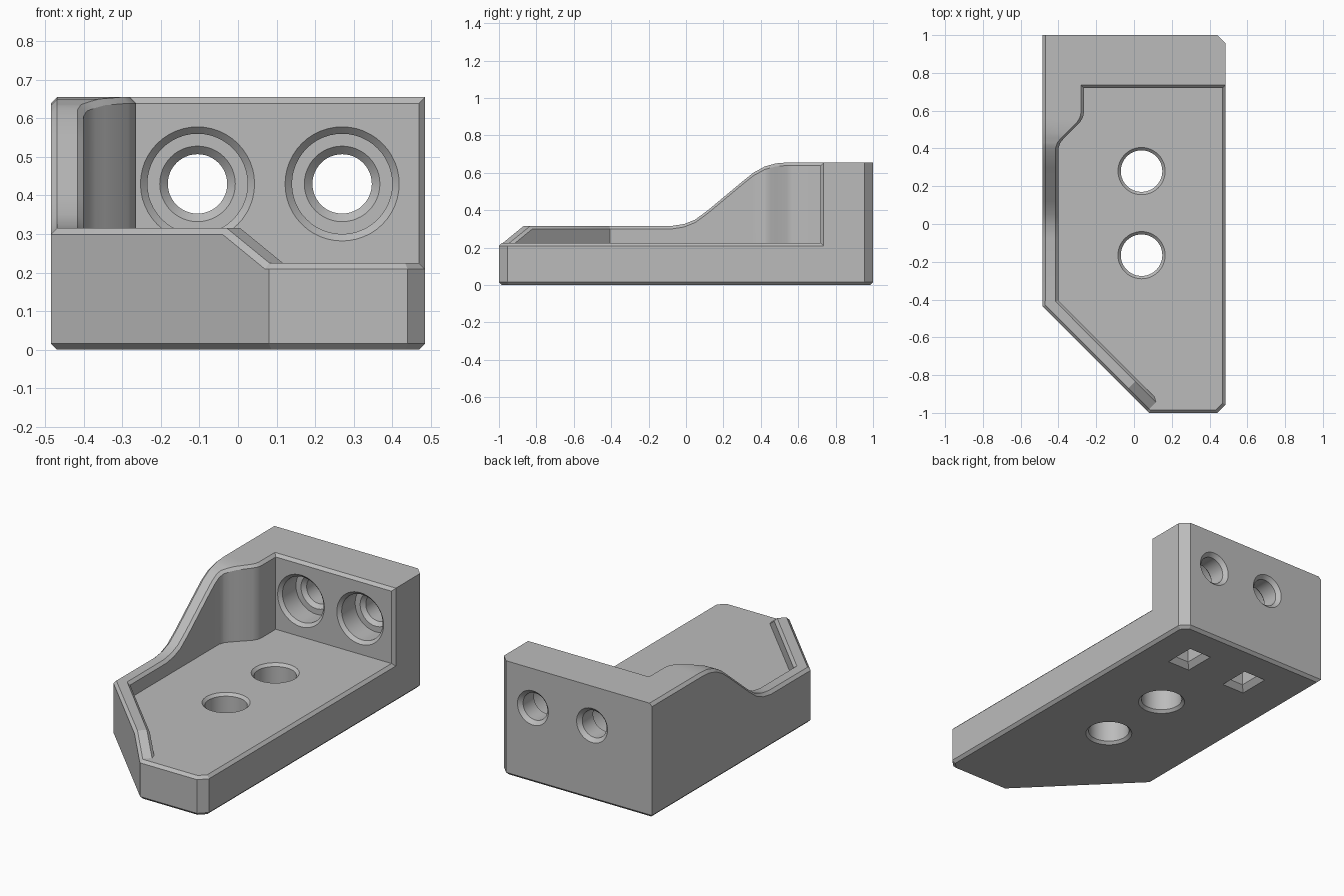
import bpy, bmesh, math
from mathutils import Vector

cube = bpy.data.objects.get("Cube")
if cube:
    bpy.data.objects.remove(cube, do_unlink=True)

grey = bpy.data.materials.new("plain grey")
grey.use_nodes = True
grey.diffuse_color = (0.5, 0.5, 0.5, 1)
grey.node_tree.nodes["Principled BSDF"].inputs["Base Color"].default_value = (0.5, 0.5, 0.5, 1)

C = 0.016                       # chamfer size
FLOOR, TOP = 0.225, 0.655       # plate top and wall top
SIDE, FRONT, BACK = 0.485, 0.72, 1.0
SEAM = FLOOR - C


def loft(name, rings):
    """Closed solid through a list of equally long rings."""
    bm = bmesh.new()
    loops = [[bm.verts.new(p) for p in ring] for ring in rings]
    for a, b in zip(loops, loops[1:]):
        for i in range(len(a)):
            j = (i + 1) % len(a)
            bm.faces.new((a[i], a[j], b[j], b[i]))
    bm.faces.new(loops[0])
    bm.faces.new(loops[-1])
    bmesh.ops.recalc_face_normals(bm, faces=bm.faces)
    mesh = bpy.data.meshes.new(name)
    bm.to_mesh(mesh)
    bm.free()
    mesh.materials.append(grey)
    obj = bpy.data.objects.new(name, mesh)
    bpy.context.collection.objects.link(obj)
    return obj


def activate(obj):
    bpy.ops.object.select_all(action='DESELECT')
    obj.select_set(True)
    bpy.context.view_layer.objects.active = obj


def cut(obj, cutter):
    cutter.hide_render = True
    mod = obj.modifiers.new("cut", 'BOOLEAN')
    mod.operation, mod.solver, mod.object = 'DIFFERENCE', 'EXACT', cutter
    activate(obj)
    bpy.ops.object.modifier_apply(modifier=mod.name)
    bpy.data.objects.remove(cutter, do_unlink=True)


def lathe(profile, place, sides=48):
    """Round cutter from (radius, distance along axis) pairs."""
    turn = [2 * math.pi * i / sides for i in range(sides)]
    return loft("hole_cutter", [[place(r * math.cos(a), r * math.sin(a), t) for a in turn]
                                for r, t in profile])


def inset(points, d):
    """Move the sides of a counter-clockwise outline inwards."""
    out = []
    for i, p in enumerate(points):
        p, a, b = Vector(p), Vector(points[i - 1]), Vector(points[(i + 1) % len(points)])
        e, f = (p - a).normalized(), (b - p).normalized()
        n, m = Vector((-e.y, e.x)), Vector((-f.y, f.x))
        out.append(p + (n + m) * d / (1 + n.dot(m)))
    return out


def interp(table, y):
    """Straight-line lookup in (y, value) pairs with rising y."""
    if y <= table[0][0]:
        return table[0][1]
    for (y0, v0), (y1, v1) in zip(table, table[1:]):
        if y <= y1:
            return v0 + (v1 - v0) * (y - y0) / (y1 - y0)
    return table[-1][1]


# Base plate with chamfered top and bottom edges
outline = [(-SIDE, BACK), (-SIDE, -0.435), (0.08, -BACK), (0.44, -BACK),
           (SIDE, -0.955), (SIDE, 0.955), (0.44, BACK)]
base = loft("base_plate", [[(p[0], p[1], z) for p in inset(outline, d)]
                           for z, d in ((0, C), (C, 0), (SEAM, 0), (FLOOR, C))])

# Back wall, lofted from front to back
def wall_section(y, right, top):
    return [(-SIDE, y, SEAM), (-SIDE, y, top - C), (C - SIDE, y, top),
            (right, y, top), (right, y, SEAM)]

back = loft("back_wall", [wall_section(FRONT, SIDE - C, TOP - C), wall_section(FRONT + C, SIDE, TOP),
                          wall_section(0.955, SIDE, TOP), wall_section(BACK, 0.44, TOP)])

# Side wall: inner face and top height both follow y, then the wall turns along the front diagonal
inner = [(0.4, -0.4), (0.43, -0.39), (0.455, -0.37), (0.54, -0.285), (0.565, -0.27), (0.59, -0.265)]
height = [(-0.08, 0.315), (-0.01, 0.326), (0.05, 0.35), (0.12, 0.402), (0.3, 0.552),
          (0.36, 0.6), (0.42, 0.633), (0.48, 0.65), (0.54, TOP)]


def side_section(outer, inside, h):
    o, i = Vector(outer), Vector(inside)
    step = (i - o).normalized() * C
    return [(p.x, p.y, z) for p, z in ((o, min(SEAM, h - C) - 0.002), (o, h - C), (o + step, h),
                                       (i - step, h), (i, h - C), (i, 0.18))]


ys = sorted({y for y, _ in inner + height} | {FRONT + C + 0.002}, reverse=True)
sections = [side_section((-SIDE, y), (interp(inner, y), y), interp(height, y)) for y in ys]
sections.append(side_section((-SIDE, -0.435), (-0.4, -0.405), 0.315))
for u, h in ((0.84, 0.315), (1.06, FLOOR)):
    ends = [((s + u) / 2, (s - u) / 2) for s in (-0.92, -0.805)]
    sections.append(side_section(ends[0], ends[1], h))
side = loft("side_wall", sections)

# Floor holes, chamfered at both ends
for y in (0.28, -0.165):
    cut(base, lathe([(0.135, -0.01), (0.11, 0.015), (0.11, FLOOR - 0.015), (0.135, FLOOR + 0.01)],
                    lambda a, b, t: (0.04 + a, y + b, t)))

# Counterbored holes through the back wall
for x in (-0.105, 0.27):
    cut(back, lathe([(0.158, FRONT - 0.01), (0.13, FRONT + 0.018), (0.13, 0.86), (0.098, 0.86),
                     (0.077, 0.881), (0.077, 0.979), (0.108, 1.01)],
                    lambda a, b, t: (x + a, t, 0.43 + b)))

# Small flared slots under the plate
for x in (0.22, -0.165):
    cut(base, loft("slot_cutter", [[(x + sx * w, 0.73 + sy * l, z)
                                    for sx, sy in ((-1, -1), (1, -1), (1, 1), (-1, 1))]
                                   for z, w, l in ((-0.01, 0.08, 0.1), (0.03, 0.045, 0.065),
                                                   (0.11, 0.045, 0.065))]))

for obj in (base, back, side):
    activate(obj)
    bpy.ops.object.shade_smooth_by_angle(angle=math.radians(25))
